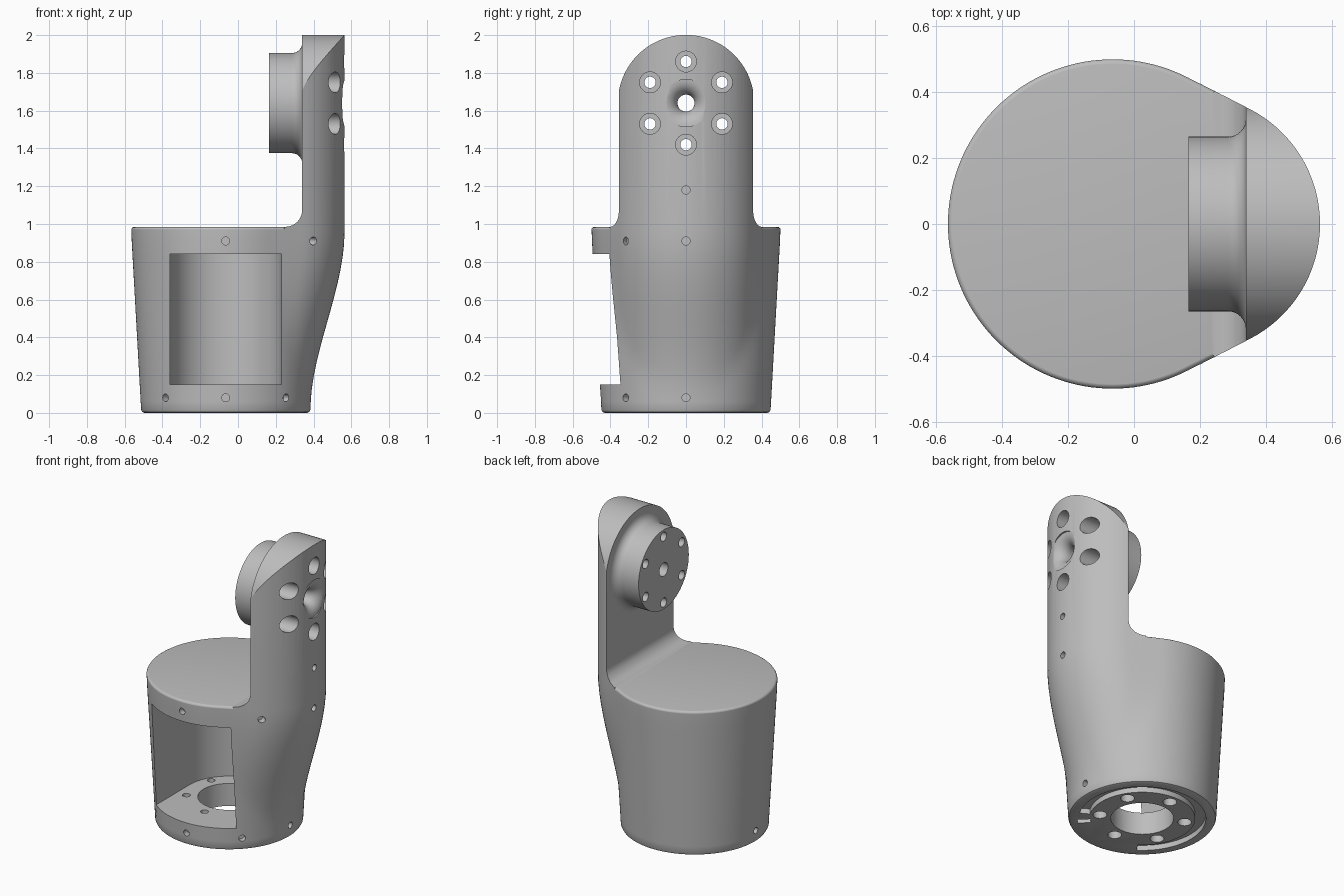
import bpy, bmesh, math
from mathutils import Matrix, Vector

if "Cube" in bpy.data.objects:
    bpy.data.objects.remove(bpy.data.objects["Cube"])

CX = -0.065       # axis of the round body
TOP = 0.985       # deck height
HUB = 1.64        # height of the joint axis
ARM_R = 0.392     # radius of the arm's outer curve
SEGS = 144

grey = bpy.data.materials.new("matte_grey")
grey.use_nodes = True
grey.diffuse_color = (0.51, 0.51, 0.51, 1)
grey.node_tree.nodes["Principled BSDF"].inputs["Base Color"].default_value = (0.51, 0.51, 0.51, 1)


def arc(cx, cy, r, start, end, n):
    angles = [math.radians(start + (end - start) * i / n) for i in range(n + 1)]
    return [(cx + r * math.cos(a), cy + r * math.sin(a)) for a in angles]


def skin(bm, rings):
    """Join rings of points into a closed shell."""
    loops = [[bm.verts.new(p) for p in ring] for ring in rings]
    n = len(loops[0])
    for a, b in zip(loops, loops[1:]):
        for i in range(n):
            j = (i + 1) % n
            bm.faces.new((a[i], a[j], b[j], b[i]))
    bm.faces.new(loops[0])
    bm.faces.new(loops[-1])


def lathe(bm, profile, origin, axis, n=32):
    """Revolve (distance, radius) pairs about an axis."""
    turn = Vector(axis).to_track_quat('Z', 'Y')
    skin(bm, [[Vector(origin) + turn @ Vector((x, y, t)) for x, y in arc(0, 0, r, 0, 360, n)[:-1]]
              for t, r in profile])


def prism(bm, points, place, low, high):
    skin(bm, [[place(a, b, t) for a, b in points] for t in (low, high)])


def finish(bm, name):
    bmesh.ops.recalc_face_normals(bm, faces=bm.faces)
    mesh = bpy.data.meshes.new(name)
    bm.to_mesh(mesh)
    bm.free()
    obj = bpy.data.objects.new(name, mesh)
    bpy.context.collection.objects.link(obj)
    mesh.materials.append(grey)
    return obj


def cut(obj, cutter):
    """Subtract the cutter, changing solver if the part would be lost."""
    mod = obj.modifiers.new("cut", 'BOOLEAN')
    mod.operation, mod.object = 'DIFFERENCE', cutter
    for solver in ('EXACT', 'MANIFOLD', 'FLOAT'):
        mod.solver = solver
        result = obj.evaluated_get(bpy.context.evaluated_depsgraph_get())
        if len(result.data.polygons) > len(obj.data.polygons) / 2:
            break
    bpy.context.view_layer.objects.active = obj
    bpy.ops.object.modifier_apply(modifier=mod.name)


def reach(phi, z):
    """Distance from the body axis to the skin: a hull around two circles."""
    big = 0.447 + 0.053 * min(z / 0.95, 1)
    s = min(z / 0.97, 1)
    shift = 0.382 + 0.183 * s * s * (3 - 2 * s) - ARM_R - CX
    best = 9
    for k in range(-70, 71):
        d = math.radians(k)
        best = min(best, max(big, shift * math.cos(phi + d) + ARM_R) / math.cos(d))
    return best


def on_skin(i, z, offset):
    phi = math.tau * i / SEGS
    r = reach(phi, z) + offset
    return (CX + r * math.cos(phi), r * math.sin(phi), z)


# Body and arm as one tapered, swelling shell
rows = [(0, -0.016), (0.005, -0.005), (0.016, 0)]
rows += [(0.06 + 0.07 * i, 0) for i in range(14)] + [(2.05, 0)]
bm = bmesh.new()
skin(bm, [[on_skin(i, z, offset) for i in range(SEGS)] for z, offset in rows])
body = finish(bm, "body_and_arm")

cutters = []


def cutter_from(bm, name):
    obj = finish(bm, name)
    obj.hide_render = True
    cutters.append(obj)
    return obj


# Clear the space above the deck, leaving a filleted upright arm
bm = bmesh.new()
side = [(-0.9, TOP)] + arc(0.25, TOP + 0.09, 0.09, -90, 0, 10) + [(0.34, 2.3), (-0.9, 2.3)]
prism(bm, side, lambda a, b, t: (a, t, b), -0.9, 0.9)
cut(body, cutter_from(bm, "deck_cutter"))

# Round the rim of the deck
bm = bmesh.new()
rim = arc(-0.0173, TOP - 0.0173, 0.018, 0, 90, 4)
rim += [(-0.0173, TOP + 0.03), (0.04, TOP + 0.03), (0.04, TOP - 0.0173)]
skin(bm, [[on_skin(i, TOP, offset)[:2] + (z,) for offset, z in rim] for i in range(21, 124)])
cut(body, cutter_from(bm, "rim_cutter"))

# Round the head of the arm
bm = bmesh.new()
dome = [(-0.7, HUB)] + arc(0, HUB, 0.361, 180, 0, 64) + [(0.7, HUB), (0.7, 2.3), (-0.7, 2.3)]
prism(bm, dome, lambda a, b, t: (t, a, b), 0, 0.9)
cut(body, cutter_from(bm, "head_cutter"))

# Motor bay: round at the back, open to the front
bm = bmesh.new()
bay = arc(CX, 0, 0.295, 0, 180, 48) + [(CX - 0.295, -0.8), (CX + 0.295, -0.8)]
prism(bm, bay, lambda a, b, t: (a, b, t), 0.15, 0.842)
cut(body, cutter_from(bm, "bay_cutter"))

# Round boss on the inside of the head
bm = bmesh.new()
flare = [(t, r) for r, t in arc(0.32, 0.285, 0.055, 180, 90, 8)]
lathe(bm, [(0.165, 0.265)] + flare + [(0.35, 0.32)], (0, 0, HUB), (1, 0, 0), 96)
boss = finish(bm, "joint_boss")

# Drilled holes
bm = bmesh.new()
dish = [(t, r) for r, t in arc(0.125, 0.475, 0.08, 180, 90, 8)]
lathe(bm, [(0.1, 0.045)] + dish + [(0.7, 0.125)], (0, 0, HUB), (1, 0, 0), 48)
bolt = [(0.1, 0.03), (0.4, 0.03), (0.4, 0.055), (0.7, 0.055)]
floor_bolt = [(-0.1, 0.042), (0.05, 0.042), (0.05, 0.024), (0.2, 0.024)]
for k in range(6):
    a = math.radians(30 + 60 * k)
    c, s = math.cos(a), math.sin(a)
    lathe(bm, bolt, (0, 0.22 * c, HUB + 0.22 * s), (1, 0, 0))
    lathe(bm, floor_bolt, (CX + 0.26 * c, 0.26 * s, 0), (0, 0, 1))
lathe(bm, [(-0.1, 0.19), (0.2, 0.19)], (CX, 0, 0), (0, 0, 1), 64)

# Pin holes around the shell
pins = [(a, 0.08) for a in (0, 180, -45, -90, -135)]
pins += [(0, 0.91), (-34.5, 0.91), (-90, 0.91), (0, 1.18)]
for deg, z in pins:
    a = math.radians(deg)
    out = Vector((math.cos(a), math.sin(a), 0))
    skin_point = Vector((CX, 0, z)) + out * reach(a, z)
    lathe(bm, [(-0.04, 0.021), (0.06, 0.021)], skin_point, out, 20)

# Cable groove and key slot underneath
groove = arc(CX, 0, 0.385, -30, 235, 72) + arc(CX, 0, 0.32, 235, -30, 72)
prism(bm, groove, lambda a, b, t: (a, b, t), -0.05, 0.035)
slot = Matrix.Translation((CX + 0.25, -0.25, 0)) @ Matrix.Rotation(math.radians(-45), 4, 'Z')
bmesh.ops.create_cube(bm, size=1, matrix=slot @ Matrix.Diagonal((0.08, 0.04, 0.06, 1)))
drills = cutter_from(bm, "drill_cutter")
for part in (body, boss):
    cut(part, drills)

for c in cutters:
    bpy.data.objects.remove(c)

# Smooth shading with crisp edges
bpy.ops.object.select_all(action='DESELECT')
for part in (body, boss):
    part.select_set(True)
bpy.context.view_layer.objects.active = body
bpy.ops.object.shade_smooth_by_angle(angle=math.radians(30))
